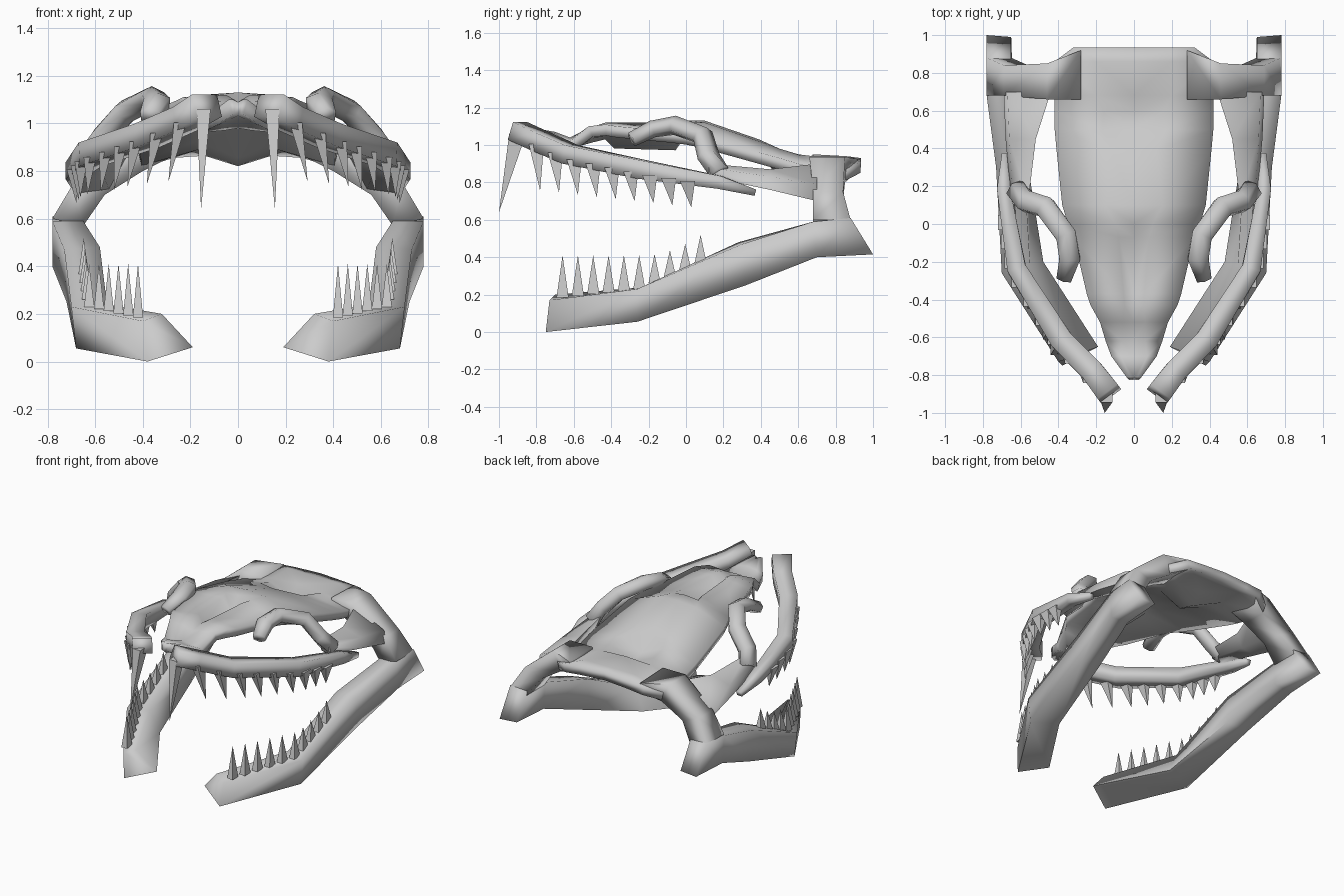
import bpy, bmesh, math
from mathutils import Vector

if "Cube" in bpy.data.objects:
    bpy.data.objects.remove(bpy.data.objects["Cube"])


def finish(name, bm, angle=95, recalc=True, thickness=0):
    if recalc:
        bmesh.ops.recalc_face_normals(bm, faces=bm.faces)
    me = bpy.data.meshes.new(name)
    bm.to_mesh(me)
    bm.free()
    ob = bpy.data.objects.new(name, me)
    bpy.context.collection.objects.link(ob)
    bpy.ops.object.select_all(action='DESELECT')
    bpy.context.view_layer.objects.active = ob
    ob.select_set(True)
    mir = ob.modifiers.new("mirror", 'MIRROR')
    mir.use_clip = True
    if thickness:
        sol = ob.modifiers.new("thickness", 'SOLIDIFY')
        sol.thickness = thickness
        sol.offset = -1
    if angle:
        bpy.ops.object.shade_smooth_by_angle(angle=math.radians(angle))
    return ob


def loft(name, sections):
    """Join equal-sized rings of corners into a closed bar."""
    bm = bmesh.new()
    rings = [[bm.verts.new(p) for p in s] for s in sections]
    n = len(rings[0])
    for a, b in zip(rings, rings[1:]):
        for i in range(n):
            j = (i + 1) % n
            bm.faces.new((a[i], a[j], b[j], b[i]))
    bm.faces.new(rings[0])
    bm.faces.new(rings[-1])
    return finish(name, bm)


def bar(name, path, sides=4):
    """Bar along (x, y, z, width, height) points."""
    pts = [Vector(p[:3]) for p in path]
    sections = []
    for i, p in enumerate(path):
        t = (pts[min(i + 1, len(pts) - 1)] - pts[max(i - 1, 0)]).normalized()
        side = t.cross(Vector((0, 0, 1))).normalized()
        up = side.cross(t)
        ring = []
        for k in range(sides):
            a = 2 * math.pi * (k + 0.5) / sides
            f = 0.5 / math.cos(math.pi / sides)
            ring.append(pts[i] + side * p[3] * f * math.cos(a) + up * p[4] * f * math.sin(a))
        sections.append(ring)
    return loft(name, sections)


def at_y(path, y):
    """Point on a path at a given y."""
    for a, b in zip(path, path[1:]):
        if a[1] <= y <= b[1]:
            return Vector(a[:3]).lerp(Vector(b[:3]), (y - a[1]) / (b[1] - a[1]))
    return Vector(path[0][:3])


def teeth(name, items):
    """Four-sided spikes: (base, tip, half width)."""
    bm = bmesh.new()
    for base, tip, r in items:
        base, tip = Vector(base), Vector(tip)
        ring = [bm.verts.new(base + Vector(d) * r)
                for d in ((0.6, -0.9, 0), (0.6, 0.9, 0), (-0.6, 0.9, 0), (-0.6, -0.9, 0))]
        top = bm.verts.new(tip)
        bm.faces.new(ring)
        for i in range(4):
            bm.faces.new((ring[i], ring[(i + 1) % 4], top))
    return finish(name, bm, angle=0)


# Skull roof: y, centre z, ridge x/z, edge x/z, with nasal hollow and rear pit
rows = [
    (-.81, 1.09, .02, 1.10, .04, 1.10),
    (-.70, 1.07, .07, 1.06, .12, 1.04),
    (-.62, 1.04, .06, 1.03, .15, 1.02),
    (-.52, 1.07, .06, 1.09, .18, 1.10),
    (-.43, 1.09, .05, 1.12, .23, 1.11),
    (-.37, 1.04, .055, 1.12, .25, 1.10),
    (-.07, 1.03, .08, 1.12, .32, 1.07),
    (.00, 1.13, .10, 1.12, .35, 1.06),
    (.10, 1.13, .15, 1.12, .38, 1.04),
    (.39, 1.03, .12, 1.02, .41, .96),
    (.50, .91, .17, .98, .42, .93),
    (.60, .88, .16, .95, .42, .90),
    (.68, .95, .20, .94, .42, .88),
    (.86, .94, .20, .94, .42, .87),
    (.935, .93, .20, .92, .32, .91),
]
bm = bmesh.new()
grid = [[bm.verts.new(p) for p in ((0, y, z0), (xm, y, zm), (xe, y, ze))]
        for y, z0, xm, zm, xe, ze in rows]
for a, b in zip(grid, grid[1:]):
    for c in range(2):
        bm.faces.new((a[c], a[c + 1], b[c + 1], b[c]))
finish("skull_roof", bm, recalc=False, thickness=.06)

# Lower jaw: inner bottom, outer bottom, outer top, inner top
loft("lower_jaw", [
    [(.19, -.65, .06), (.38, -.75, .0), (.40, -.73, .17), (.32, -.70, .20)],
    [(.48, -.20, .09), (.68, -.26, .055), (.70, -.26, .23), (.55, -.22, .24)],
    [(.56, .30, .27), (.72, .32, .25), (.73, .30, .47), (.58, .28, .48)],
    [(.64, .70, .41), (.78, .70, .40), (.78, .68, .59), (.65, .68, .59)],
    [(.65, .99, .42), (.78, 1.0, .415), (.78, .88, .61), (.65, .88, .60)],
])

# Rear strut sloping from the jaw joint up into the roof
loft("rear_strut", [
    [(.65, .68, .57), (.78, .68, .60), (.78, .88, .60), (.65, .88, .57)],
    [(.56, .68, .70), (.69, .68, .75), (.69, .84, .75), (.56, .84, .70)],
    [(.40, .67, .80), (.46, .66, .935), (.46, .85, .935), (.40, .85, .80)],
    [(.28, .66, .86), (.28, .66, .935), (.28, .92, .925), (.28, .92, .86)],
])

# Upper tooth bar, cheek bar and eye bracket
upper = [(.13, -.90, 1.075, .13, .10), (.22, -.78, 1.02, .12, .10),
         (.38, -.62, .95, .12, .10), (.62, -.24, .87, .10, .10),
         (.69, .18, .80, .07, .07), (.68, .37, .745, .04, .035)]
bar("upper_jaw", upper)
loft("cheek_bar", [   # inner bottom, outer bottom, outer top, inner top
    [(.54, .70, .72), (.69, .70, .70), (.67, .70, .79), (.44, .70, .90)],
    [(.56, .45, .77), (.68, .45, .76), (.66, .45, .83), (.52, .45, .87)],
    [(.58, .12, .84), (.65, .12, .83), (.64, .12, .88), (.56, .12, .90)],
])
bar("eye_bracket", [(.62, .18, .85, .11, .10), (.57, .12, .94, .11, .09),
                    (.47, .09, 1.05, .11, .09), (.36, -.06, 1.105, .11, .09),
                    (.34, -.18, 1.085, .11, .08), (.37, -.29, 1.03, .08, .07)], 6)

# Upper teeth splayed outward, with one long front fang
items = [((.145, -.90, 1.06), (.155, -1.0, .64), .05)]
for i in range(9):
    y = -.79 + .101 * i
    p = at_y(upper, y) + Vector((.03, -.01, -.02))
    items.append((p, (p.x + .05 - .008 * i, y + .01, .755 - .011 * i), .045))
teeth("upper_teeth", items)

# Lower teeth along the jaw's top edge
gum = [(.40, -.70, .18), (.63, -.24, .23), (.66, .29, .46)]
items = []
for i in range(10):
    y = -.66 + .082 * i
    p = at_y(gum, y)
    items.append((p, (p.x, y, .41 + .004 * max(0, i - 5) ** 2 * 1.7), .036))
teeth("lower_teeth", items)
